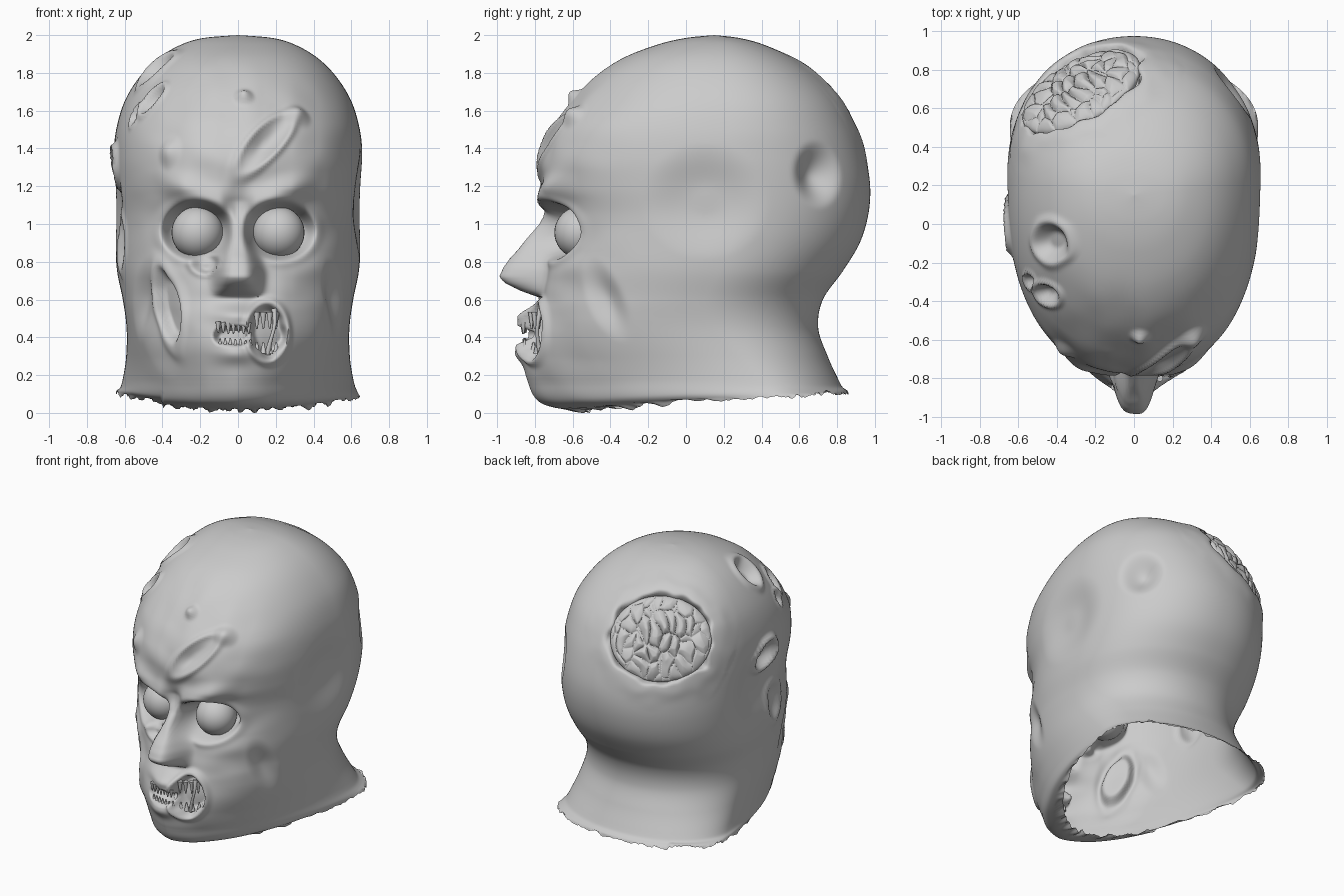
import bpy, bmesh, math, random
from math import sin, cos, pi, exp, radians
from mathutils import Vector, Matrix, noise
from mathutils.bvhtree import BVHTree

if "Cube" in bpy.data.objects:
    bpy.data.objects.remove(bpy.data.objects["Cube"])

random.seed(4)
COLS, SUB = 300, 12


def smooth(a, b, v):
    t = min(1, max(0, (v - a) / (b - a)))
    return t * t * (3 - 2 * t)


def lerp_table(tab, v):
    for (a, p), (b, q) in zip(tab, tab[1:]):
        if a <= v <= b:
            return p + (q - p) * (v - a) / (b - a)
    return 0


def gauss(x, z, cx, cz, sx, sz):
    return exp(-((x - cx) / sx) ** 2 - ((z - cz) / sz) ** 2)


def make(name, bm, angle=50):
    me = bpy.data.meshes.new(name)
    bm.to_mesh(me)
    bm.free()
    ob = bpy.data.objects.new(name, me)
    bpy.context.collection.objects.link(ob)
    bpy.ops.object.select_all(action='DESELECT')
    ob.select_set(True)
    bpy.context.view_layer.objects.active = ob
    bpy.ops.object.shade_smooth_by_angle(angle=radians(angle))
    return ob


# Skull sections: z, front y, back y, half width
ROWS = [(2, .15, .15, 0), (1.985, 0, .28, .18), (1.95, -.15, .41, .3),
        (1.88, -.33, .56, .42), (1.78, -.48, .7, .52), (1.65, -.60, .82, .6),
        (1.5, -.71, .9, .645), (1.35, -.77, .95, .66), (1.2, -.76, .975, .66),
        (1.05, -.71, .965, .655), (.9, -.71, .92, .65), (.75, -.74, .83, .64),
        (.6, -.78, .725, .61), (.45, -.81, .70, .59), (.3, -.84, .75, .592),
        (.18, -.84, .805, .61), (.1, -.78, .845, .632), (.06, -.56, .86, .645)]
NOSE = [(.61, 0), (.645, .1), (.69, .2), (.72, .24), (.77, .235), (.82, .21), (.9, .14),
        (1.0, .06), (1.12, 0)]


def section(k, u):
    p = [Vector(ROWS[min(max(i, 0), len(ROWS) - 1)]) for i in range(k - 1, k + 3)]
    return .5 * (2 * p[1] + (p[2] - p[0]) * u + (2 * p[0] - 5 * p[1] + 4 * p[2] - p[3]) * u * u
                 + (3 * p[1] - p[0] - 3 * p[2] + p[3]) * u ** 3)


def pit(x, z, cx, cz, rx, rz, s):
    r = math.hypot((x - cx) / rx, (z - cz) / rz) + .15 * noise.noise((x * 14, z * 14, 1))
    return 1 - smooth(s, 1.1, r)


def face_shift(x, z):
    """Forward/backward sculpting of the face, negative is forward."""
    ax, d = abs(x), 0
    # brow ridge
    line = 1.08 + .33 * (ax - .08)
    d -= .05 * exp(-((z - line - .03) / .07) ** 2) * smooth(0, .1, ax) * (1 - smooth(.28, .46, ax))
    # cheekbones, muzzle, lips, chin
    d -= .02 * gauss(ax, z, .33, .76, .12, .07)
    d -= .07 * gauss(x, z, 0, .43, .17, .15)
    d -= .04 * gauss(x, z, 0, .52, .13, .04) + .03 * gauss(x, z, -.02, .31, .1, .045)
    d += .025 * gauss(x, z, 0, .6, .2, .05)
    # eye sockets
    r = math.hypot((ax - .22) / .18, (z - .965) / .15)
    d += .15 * (1 - smooth(.65, 1.1, r)) - .01 * exp(-((r - 1.15) / .15) ** 2)
    # nose
    h = lerp_table(NOSE, z)
    if h:
        s = .05 + .065 * (1 - smooth(.74, .95, z))
        d -= h * exp(-(ax / s) ** 4)
    # mouth opening and the torn corner
    d += .10 * max(pit(x, z, -.02, .41, .11, .055, .6), pit(x, z, .155, .43, .095, .135, .7))
    d -= .025 * exp(-((math.hypot((x - .155) / .095, (z - .43) / .135) - 1.2) / .15) ** 2)
    # uneven dead skin
    return d + .012 * noise.noise((x * 7, z * 7, 5))


# Head shell, open at the neck
sections = [section(k, i / SUB) for k in range(len(ROWS) - 1) for i in range(SUB)]
sections = sections[1:] + [Vector(ROWS[-1])]
jag = [.006 * random.uniform(-1, 1) + .03 * noise.noise((9 * cos(2 * pi * c / COLS), 9 * sin(2 * pi * c / COLS), 0))
       for c in range(COLS)]
pts, faces = [Vector((0, .15, 2))], []
for z, yf, yb, w in sections:
    yc = yf + (yb - yf) * (.58 + .17 * (1 - smooth(.1, .6, z)))
    e = 1.7 + .5 * smooth(.1, .5, z) + .2 * smooth(.6, .9, z) - .2 * smooth(1.5, 1.8, z)
    for c in range(COLS):
        t = 2 * pi * c / COLS
        a = t - .3 * sin(t)
        n = e if cos(a) > 0 else 2.1
        sx, cy = sin(a), cos(a)
        x = w * math.copysign(abs(sx) ** (2 / n), sx)
        y = yc - math.copysign(abs(cy) ** (2 / n), cy) * ((yc - yf) if cy > 0 else (yb - yc))
        k = 1 - smooth(.06, .15, z)
        tilt = .085 if y < 0 else .05
        zz = max(0, z + k * (tilt * y + (.02 if x < -.4 else 0)) + jag[c] * (1 - smooth(.06, .075, z)))
        y += face_shift(x, z) * (1 - smooth(-.48, -.2, y))
        pts.append(Vector((x, y, zz)))
for c in range(COLS):
    faces.append((0, 1 + c, 1 + (c + 1) % COLS))
for r in range(len(sections) - 1):
    for c in range(COLS):
        a, b = 1 + r * COLS + c, 1 + r * COLS + (c + 1) % COLS
        faces.append((a, a + COLS, b + COLS, b))
tree = BVHTree.FromPolygons(pts, faces)


def frame(hint, rot=0):
    p, n, _, _ = tree.find_nearest(Vector(hint))
    t = Vector((0, 0, 1)).cross(n).normalized()
    b = n.cross(t)
    a = radians(rot)
    return p, n, t * cos(a) + b * sin(a), b * cos(a) - t * sin(a)


def crater(hint, ra, rb, rot, depth, rim, sharp):
    p, n, t, b = frame(hint, rot)
    reach = max(ra, rb) * 1.6
    for v in pts:
        d = v - p
        if abs(d.x) < reach and abs(d.y) < reach and abs(d.z) < reach and abs(d.dot(n)) < .25:
            r = math.hypot(d.dot(t) / ra, d.dot(b) / rb)
            if r < 1.6:
                r += .12 * noise.noise(v * 9) if sharp > .2 else 0
                v += n * (rim * exp(-((r - 1.15) / .22) ** 2) - depth * (1 - smooth(sharp, 1.05, r)))


BRAIN = (-.3, .73, 1.61)
brain_frame = frame(BRAIN)
for s in (-1, 1):
    crater((s * .66, .1, 1.12), .33, .3, 0, .04, 0, .2)         # ear hollows
    crater((s * .5, -.42, .6), .11, .24, s * 25, .035, 0, 0)    # sunken cheeks
for args in [
        ((.58, .74, 1.27), .16, .18, 0, .085, 0, 0),            # back dent
        (BRAIN, .35, .3, 0, .14, .012, .8),                     # skull opening
        ((.14, -.7, 1.42), .2, .07, 47, .035, .02, .1),         # forehead gash
        ((.33, -.62, 1.6), .09, .08, 0, -.035, 0, 0),
        ((.03, -.62, 1.7), .06, .06, 0, -.04, 0, 0),
        ((-.44, -.36, 1.65), .06, .09, -20, .045, .015, .3),    # scalp holes
        ((-.44, -.1, 1.83), .1, .12, 0, .06, .015, .4),
        ((-.55, -.3, 1.58), .04, .06, 0, .03, .01, .2),
        ((-.36, -.65, 1.38), .08, .1, 0, -.03, 0, 0),
        ((-.64, 0, 1.3), .12, .09, 20, .045, .03, .3),          # side wounds
        ((-.62, -.15, .9), .09, .14, 0, .03, .01, .3),
        ((-.42, -.55, .5), .22, .32, 10, .03, 0, 0),            # torn cheek
        ((-.38, -.62, .56), .1, .21, 18, .06, .012, .7),
        ((-.16, -.7, .79), .08, .055, 0, .04, .01, .4)]:        # nose wound
    crater(*args)
me = bpy.data.meshes.new("head")
me.from_pydata(pts, [], faces)
bm = bmesh.new()
bm.from_mesh(me)
bpy.data.meshes.remove(me)
make("head_shell", bm, 75)

# Eyeballs
for s, side in ((-1, "left"), (1, "right")):
    bm = bmesh.new()
    bmesh.ops.create_uvsphere(bm, u_segments=32, v_segments=20, radius=.137,
                              matrix=Matrix.Translation((s * .215, -.56, .955)))
    make("eyeball_" + side, bm)

# Brain: flattened ball with puffy folds
p, n, t, b = brain_frame
bm = bmesh.new()
bmesh.ops.create_icosphere(bm, subdivisions=7, radius=1)
for v in bm.verts:
    q = Vector((v.co.x * .34, v.co.y * .29, v.co.z * .09))
    w = q + .035 * noise.noise_vector(q * 8)
    d, _ = noise.voronoi(Vector((w.x * 13, w.y * 7.5, 0)))
    fold = min(1, max(0, d[1] - d[0]) * 2) ** .5
    q.z += v.co.z * (.04 * fold - .03)
    v.co = p - n * .1 + t * q.x + b * q.y + n * q.z
make("brain", bm, 80)

# Teeth
bm = bmesh.new()


def tooth(x, y, z, length, r, up):
    m = Matrix.Translation((x, y, z)) @ Matrix.Rotation(0 if up else pi, 4, 'X')
    bmesh.ops.create_cone(bm, cap_ends=True, segments=10, radius1=r, radius2=r * .25,
                          depth=length, matrix=m)


for i in range(7):
    x = -.105 + i * .027
    y = -.865 + 1.5 * x * x
    tooth(x, y, .45 + random.uniform(-.008, .008), .06, .015, False)
    tooth(x + .01, y + .005, .36 + random.uniform(-.008, .008), .06, .015, True)
for i in range(4):
    x = .1 + i * .034
    tooth(x, -.84 + 2.2 * x * x, .49, .09, .018, False)
    tooth(x, -.83 + 2.2 * x * x, .345, .06, .017, True)
make("teeth", bm)

# Flesh strand across the torn mouth corner
cu = bpy.data.curves.new("flesh_strand", 'CURVE')
cu.dimensions, cu.bevel_depth, cu.bevel_resolution = '3D', .012, 3
sp = cu.splines.new('NURBS')
sp.points.add(4)
for j, pt in enumerate(sp.points):
    u = j / 4
    pt.co = (.19 - .02 * u + .015 * sin(5 * u), -.77 - .02 * sin(pi * u), .55 - .24 * u, 1)
    pt.radius = 1.3 - sin(pi * u) * .6
sp.use_endpoint_u = True
bpy.context.collection.objects.link(bpy.data.objects.new("flesh_strand", cu))
